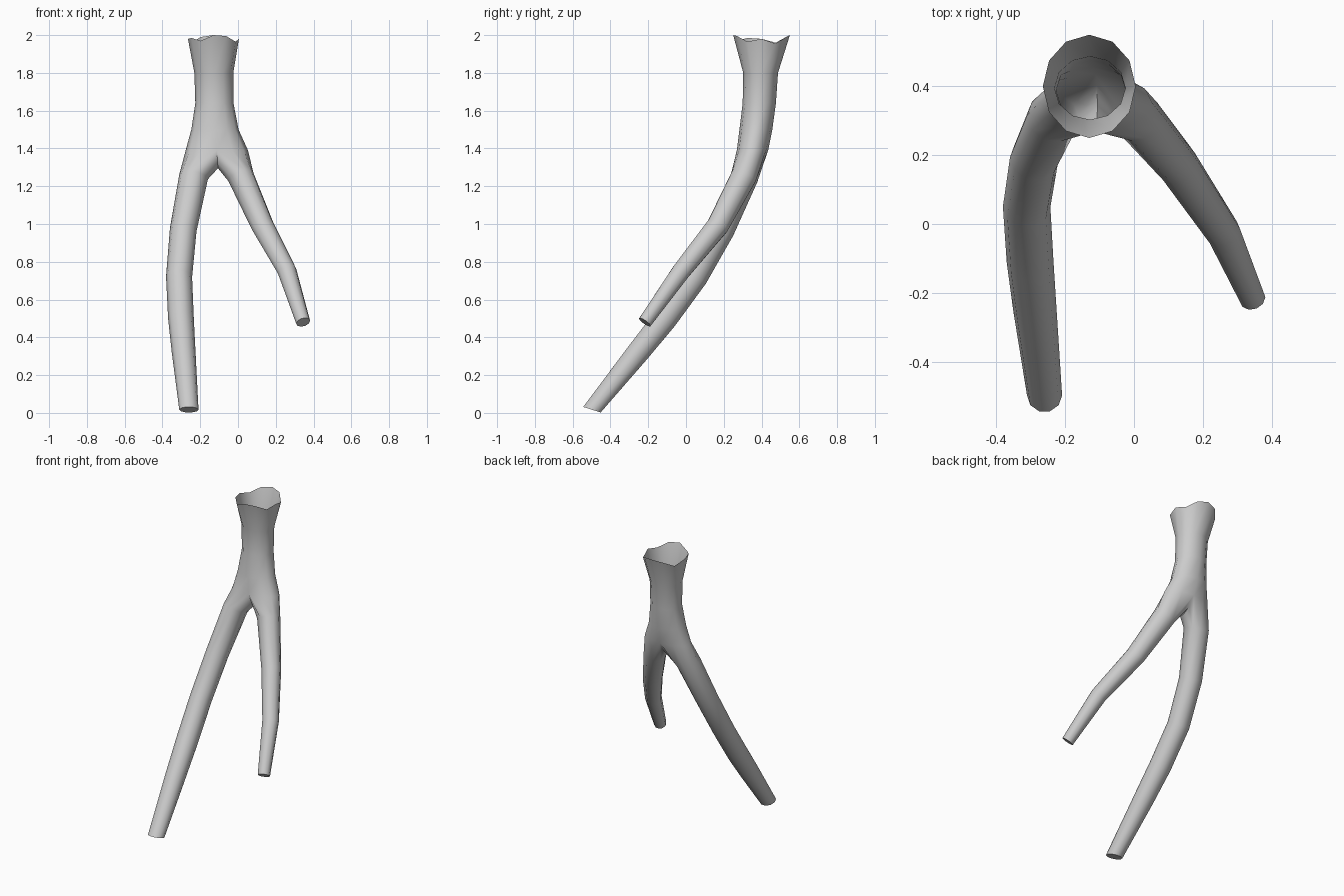
import bpy, bmesh
from math import cos, sin, radians
from mathutils import Vector

if "Cube" in bpy.data.objects:
    bpy.data.objects.remove(bpy.data.objects["Cube"])

bm = bmesh.new()
N = 12   # sides of the trunk
M = 10   # sides of each branch


def bridge(a, b):
    n = len(a)
    for i in range(n):
        j = (i + 1) % n
        bm.faces.new((a[i], a[j], b[j], b[i]))


def trunk_ring(cx, cy, rx, ry, heights):
    # starts at the front and runs over the left side to the back
    ring = []
    for i in range(N):
        a = radians(270 - 360 * i / N)
        ring.append(bm.verts.new((cx + rx * cos(a), cy + ry * sin(a), heights[i])))
    return ring


def branch(loop, path, side, end_normal=None):
    pts = [Vector(p[:3]) for p in path]
    for k, (c, p) in enumerate(zip(pts, path)):
        t = pts[max(k - 1, 0)] - pts[min(k + 1, len(pts) - 1)]
        if k == len(pts) - 1 and end_normal:
            t = Vector(end_normal)
        t.normalize()
        u = (Vector((1, 0, 0)) - t * t.x).normalized()
        v = t.cross(u)
        ring = []
        for i in range(M):
            a = radians((i - 3) * 360 / M)
            ring.append(bm.verts.new(c + p[3] * (side * cos(a) * u + sin(a) * v)))
        bridge(loop, ring)
        loop = ring
    bm.faces.new(loop)


# Trunk with a flared, jagged open rim
rim = [2.0, 1.97, 1.985, 1.98, 1.96, 1.99, 2.0, 1.99, 1.955, 1.98, 1.965, 1.995]
rings = [trunk_ring(-0.13, 0.40, 0.135, 0.15, rim)]
for cx, cy, rx, ry, z in [(-0.128, 0.395, 0.103, 0.092, 1.80),
                          (-0.125, 0.388, 0.101, 0.088, 1.64),
                          (-0.122, 0.370, 0.125, 0.087, 1.50),
                          (-0.112, 0.352, 0.165, 0.083, 1.39)]:
    rings.append(trunk_ring(cx, cy, rx, ry, [z] * N))
for a, b in zip(rings, rings[1:]):
    bridge(a, b)

# Fork: the last ring is split by a saddle between front and back
last = rings[-1]
saddle = [bm.verts.new(p) for p in ((-0.108, 0.395, 1.325),
                                    (-0.106, 0.345, 1.295),
                                    (-0.108, 0.298, 1.325))]
left_loop = last[:7] + saddle
right_loop = [last[0]] + last[:5:-1] + saddle

# Left (long) and right (short) branches: x, y, z, radius
branch(left_loop, [(-0.235, 0.31, 1.25, 0.077), (-0.29, 0.19, 0.97, 0.071),
                   (-0.312, 0.05, 0.72, 0.069), (-0.302, -0.11, 0.50, 0.068),
                   (-0.288, -0.25, 0.325, 0.063), (-0.26, -0.498, 0.017, 0.051)],
       -1, (0, 0.3, 0.95))
# the right-hand angles run from the front over +x to the back
branch(right_loop, [(0.015, 0.305, 1.25, 0.071), (0.13, 0.168, 0.99, 0.061),
                    (0.26, -0.025, 0.75, 0.051), (0.345, -0.218, 0.48, 0.038)], 1)

bmesh.ops.recalc_face_normals(bm, faces=bm.faces)
mesh = bpy.data.meshes.new("forked_branch")
bm.to_mesh(mesh)
bm.free()
obj = bpy.data.objects.new("forked_branch", mesh)
bpy.context.collection.objects.link(obj)
bpy.context.view_layer.objects.active = obj
obj.select_set(True)
bpy.ops.object.shade_smooth_by_angle(angle=radians(55))
